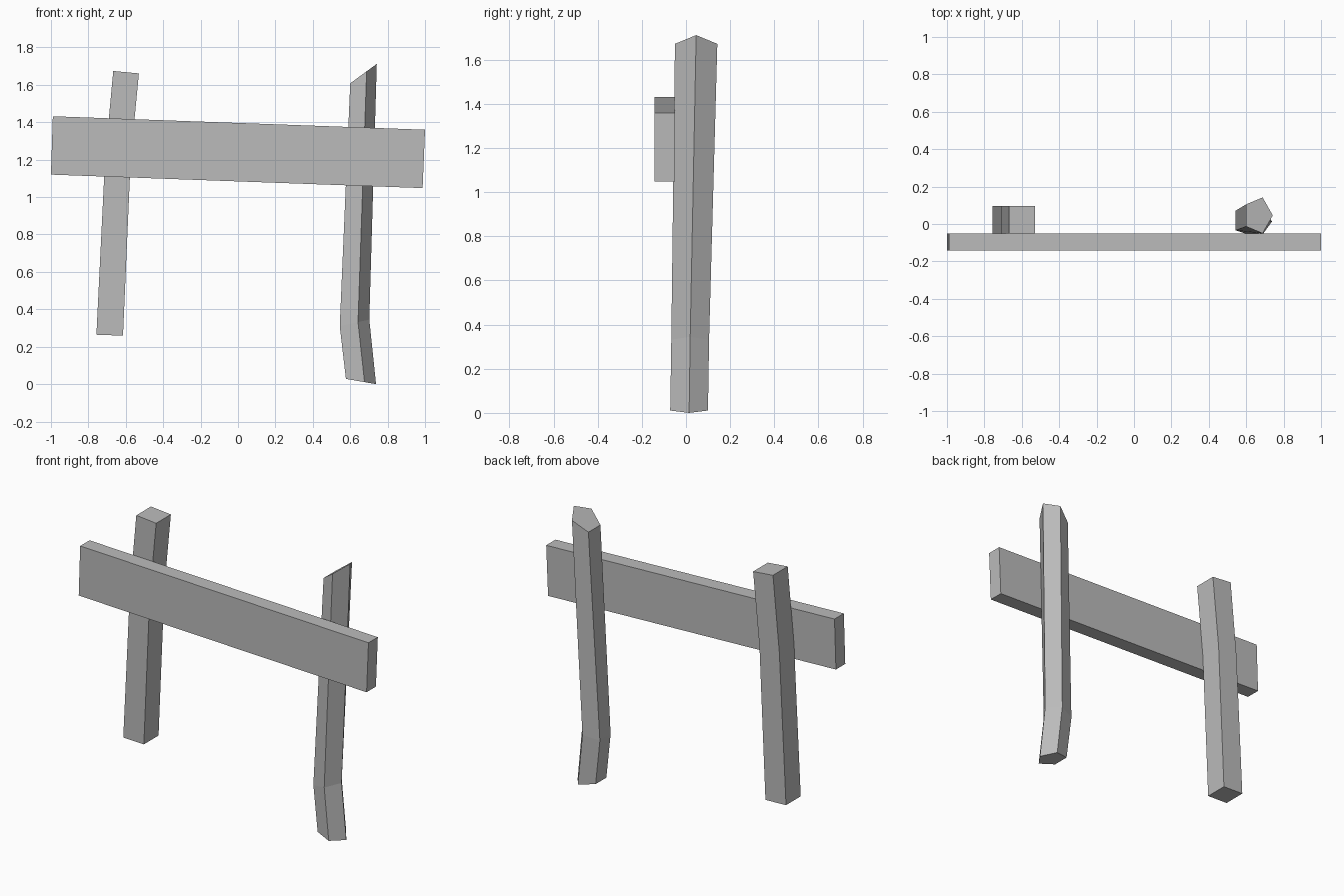
import bpy
import bmesh
import math

if "Cube" in bpy.data.objects:
    bpy.data.objects.remove(bpy.data.objects["Cube"])

# Single weathered grey for the whole fence
grey = bpy.data.materials.new("plain_grey")
grey.diffuse_color = (0.5, 0.5, 0.5, 1)
grey.use_nodes = True
grey.node_tree.nodes["Principled BSDF"].inputs["Base Color"].default_value = grey.diffuse_color


def loft(name, rings):
    """Closed solid through a stack of matching point rings."""
    bm = bmesh.new()
    loops = [[bm.verts.new(p) for p in ring] for ring in rings]
    n = len(loops[0])
    for low, high in zip(loops, loops[1:]):
        for i in range(n):
            j = (i + 1) % n
            bm.faces.new((low[i], low[j], high[j], high[i]))
    bm.faces.new(loops[0][::-1])
    bm.faces.new(loops[-1])
    bmesh.ops.recalc_face_normals(bm, faces=bm.faces)
    mesh = bpy.data.meshes.new(name)
    bm.to_mesh(mesh)
    bm.free()
    mesh.materials.append(grey)
    obj = bpy.data.objects.new(name, mesh)
    bpy.context.collection.objects.link(obj)
    return obj


def box_ring(left, right, y0, y1):
    """Rectangle spanning two (x, z) edge points and a depth range."""
    (xl, zl), (xr, zr) = left, right
    return [(xl, y0, zl), (xr, y0, zr), (xr, y1, zr), (xl, y1, zl)]


def pentagon_ring(left, right, yc, radius):
    """Five-sided section pointing to +x, tilted between two (x, z) points."""
    ring = []
    span = 1 + math.cos(math.radians(36))
    for k in range(5):
        a = math.radians(72 * k)
        t = (1 - math.cos(a)) / span
        ring.append((right[0] + (left[0] - right[0]) * t,
                     yc + radius * math.sin(a),
                     right[1] + (left[1] - right[1]) * t))
    return ring


# Sagging cross plank
loft("cross_plank", [
    box_ring((-1.0, 1.12), (0.987, 1.048), -0.142, -0.05),
    box_ring((-0.99, 1.432), (1.0, 1.36), -0.142, -0.05)])

# Square post, slightly bent behind the plank
loft("square_post", [
    box_ring((-0.757, 0.264), (-0.615, 0.259), -0.05, 0.095),
    box_ring((-0.711, 1.2), (-0.574, 1.2), -0.05, 0.095),
    box_ring((-0.667, 1.674), (-0.53, 1.661), -0.05, 0.095)])

# Five-sided post with a kinked foot and a slanted top
loft("pentagon_post", [
    pentagon_ring((0.577, 0.028), (0.738, 0.0), 0.014, 0.09),
    pentagon_ring((0.544, 0.31), (0.702, 0.345), 0.019, 0.09),
    pentagon_ring((0.6, 1.608), (0.742, 1.712), 0.046, 0.101)])
